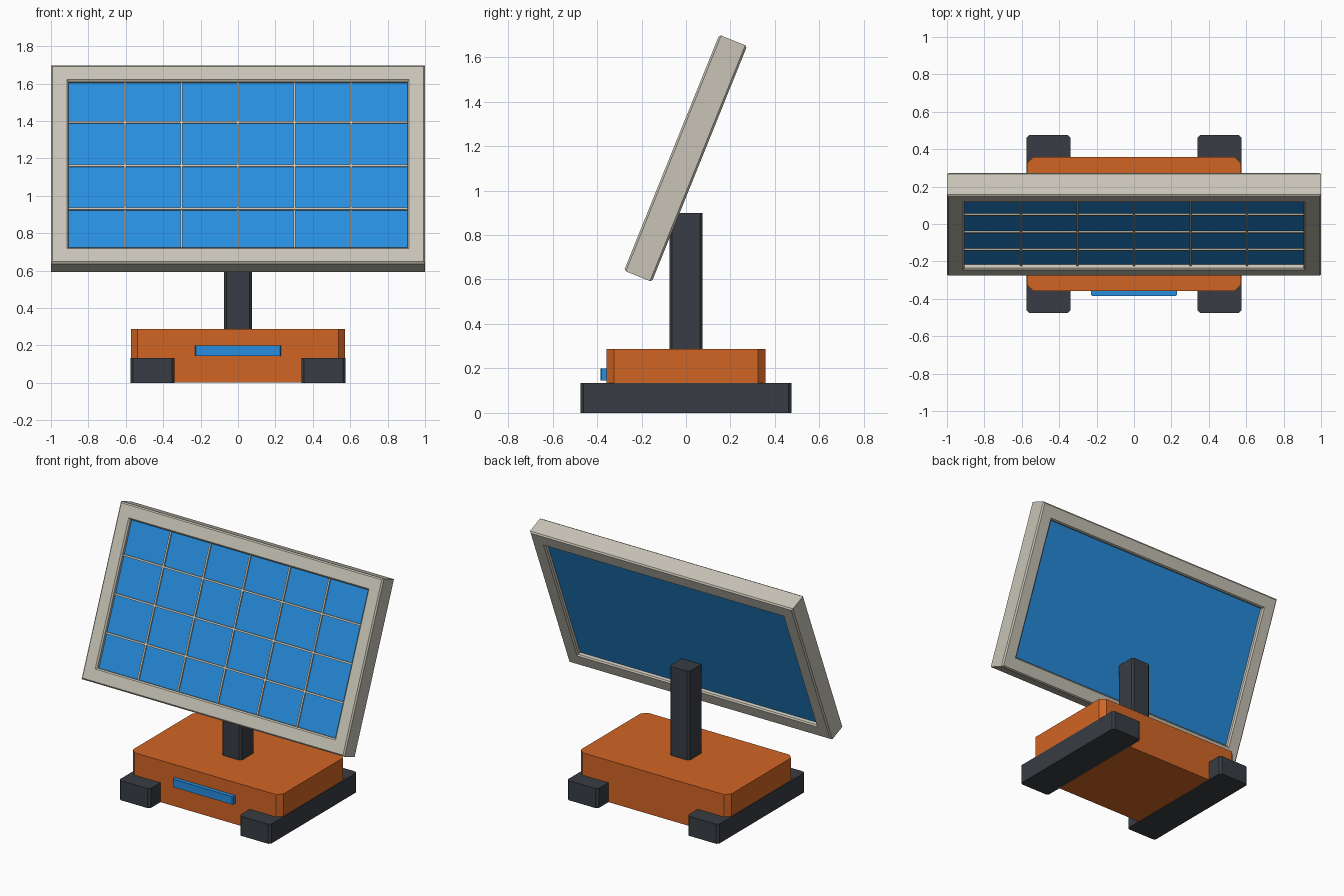
import bpy, bmesh, math
from mathutils import Matrix, Vector

if "Cube" in bpy.data.objects:
    bpy.data.objects.remove(bpy.data.objects["Cube"])


def material(name, col):
    m = bpy.data.materials.new(name)
    m.diffuse_color = (*col, 1)
    m.use_nodes = True
    m.node_tree.nodes["Principled BSDF"].inputs["Base Color"].default_value = m.diffuse_color
    return m


ORANGE = material("orange", (0.64, 0.13, 0.018))
BLUE = material("blue", (0.02, 0.27, 0.74))
BEIGE = material("beige", (0.58, 0.55, 0.47))
DARK = material("dark grey", (0.04, 0.046, 0.056))

# The panel tilts back around x
TILT = Matrix.Translation((0, -0.002, 1.145)) @ Matrix.Rotation(math.radians(-22), 4, 'X')


def finish(bm, name, mat, matrix=None):
    bmesh.ops.recalc_face_normals(bm, faces=bm.faces)
    me = bpy.data.meshes.new(name)
    bm.to_mesh(me)
    bm.free()
    me.materials.append(mat)
    ob = bpy.data.objects.new(name, me)
    if matrix:
        ob.matrix_world = matrix
    bpy.context.collection.objects.link(ob)
    return ob


def block(name, mat, x, y, z, cut=0.0, axis=None, matrix=None):
    """Box from ranges; chamfers edges parallel to axis (or all edges)."""
    bm = bmesh.new()
    bmesh.ops.create_cube(bm, size=1)
    for v in bm.verts:
        v.co = Vector([r[0] if c < 0 else r[1] for c, r in zip(v.co, (x, y, z))])
    if cut:
        edges = [e for e in bm.edges if axis is None or
                 abs((e.verts[0].co - e.verts[1].co).normalized()[axis]) > 0.9]
        bmesh.ops.bevel(bm, geom=edges, offset=cut, segments=1, affect='EDGES')
    return finish(bm, name, mat, matrix)


# Base, feet, post and front bar
block("base", ORANGE, (-0.572, 0.572), (-0.358, 0.358), (0.001, 0.288), 0.034, 2)
for side, s in (("left", -1), ("right", 1)):
    xs = sorted((s * 0.34, s * 0.576))
    block(side + "_foot", DARK, xs, (-0.475, 0.475), (0, 0.134), 0.014, 2)
block("post", DARK, (-0.075, 0.075), (-0.075, 0.075), (0.27, 0.90), 0.013, 2)
block("front_bar", BLUE, (-0.23, 0.23), (-0.385, -0.35), (0.145, 0.2), 0.006, 2)

# Frame: chamfered profile (inset from outline, depth) carried round a rectangle
W, H, T, B, C = 1.0, 0.572, 0.0675, 0.095, 0.009
profile = [(C, -T), (B - C, -T), (B, C - T), (B, T - C),
           (B - C, T), (C, T), (0, T - C), (0, C - T)]
bm = bmesh.new()
rings = [[bm.verts.new((sx * (W - d), y, sz * (H - d))) for d, y in profile]
         for sx, sz in ((-1, -1), (1, -1), (1, 1), (-1, 1))]
for i in range(4):
    a, b = rings[i], rings[(i + 1) % 4]
    for j in range(8):
        k = (j + 1) % 8
        bm.faces.new((a[j], a[k], b[k], b[j]))
finish(bm, "panel_frame", BEIGE, TILT)

# Solar slab recessed in the frame
block("solar_slab", BLUE, (-0.908, 0.908), (-0.04, 0.04), (-0.48, 0.48), 0, None, TILT)

# Cell dividers on the front of the slab
for i in range(-2, 3):
    x = i * 0.302
    block("vertical_divider", BEIGE, (x - 0.006, x + 0.006), (-0.048, -0.038),
          (-0.478, 0.478), 0, None, TILT)
for i in (-1, 0, 1):
    z = i * 0.25
    block("horizontal_divider", BEIGE, (-0.906, 0.906), (-0.049, -0.038),
          (z - 0.006, z + 0.006), 0, None, TILT)
